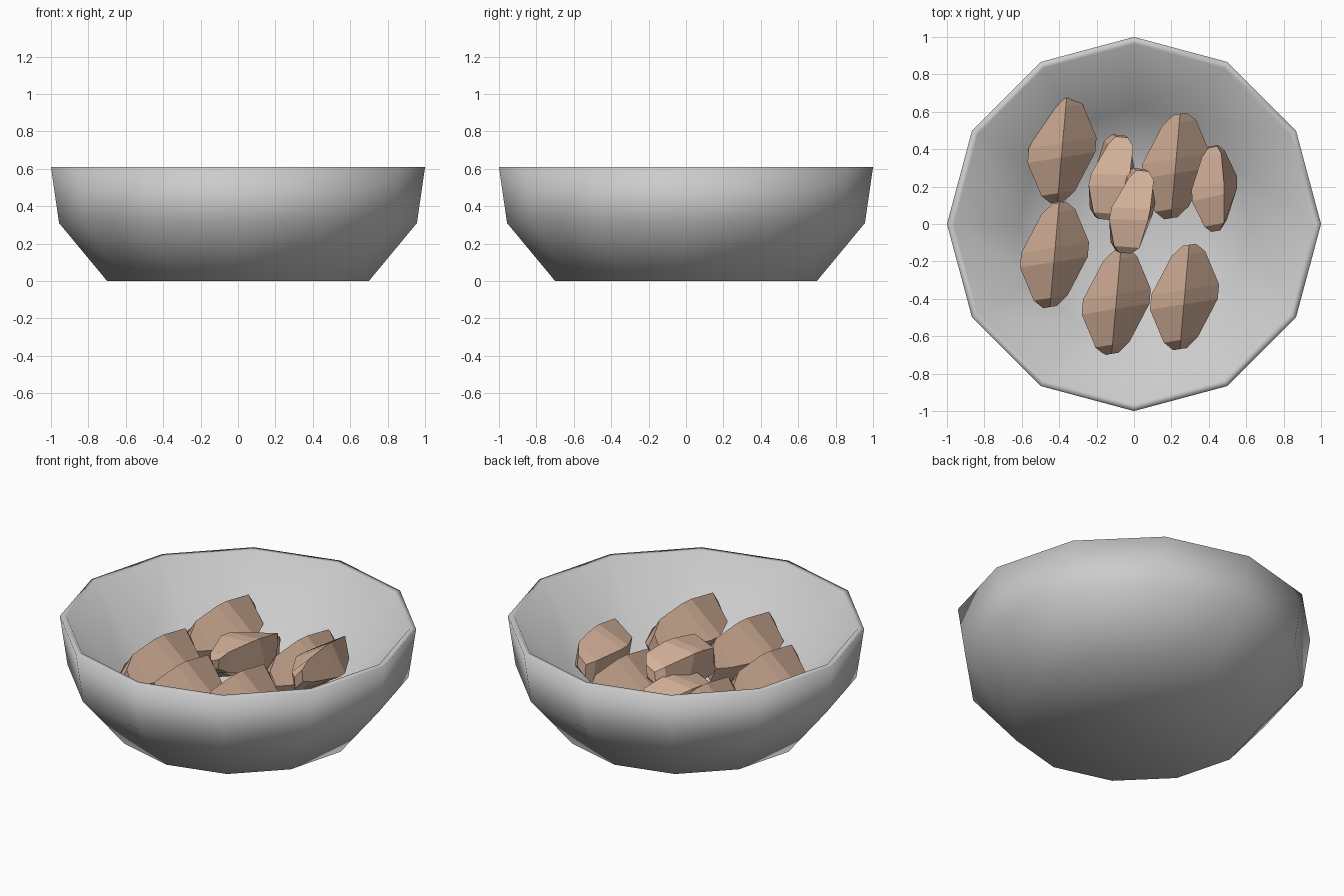
import bpy, math
from mathutils import Matrix, Vector

if "Cube" in bpy.data.objects:
    bpy.data.objects.remove(bpy.data.objects["Cube"])


def material(name, rgb):
    m = bpy.data.materials.new(name)
    m.diffuse_color = (*rgb, 1)
    m.use_nodes = True
    m.node_tree.nodes["Principled BSDF"].inputs["Base Color"].default_value = m.diffuse_color
    return m


def make_object(name, verts, faces, mat, smooth):
    me = bpy.data.meshes.new(name)
    me.from_pydata(verts, [], faces)
    me.materials.append(mat)
    for p in me.polygons:
        p.use_smooth = smooth
    ob = bpy.data.objects.new(name, me)
    bpy.context.collection.objects.link(ob)
    return ob


def bridge(rings, n):
    # quads between successive rings of n vertices, capped at both ends
    faces = [tuple(reversed(range(n))), tuple(range((rings - 1) * n, rings * n))]
    for r in range(rings - 1):
        for i in range(n):
            j = (i + 1) % n
            faces.append((r * n + i, r * n + j, (r + 1) * n + j, (r + 1) * n + i))
    return faces


grey = material("bowl grey", (0.60, 0.60, 0.60))
tan = material("nut tan", (0.66, 0.44, 0.32))

# Twelve-sided bowl: outer wall up, over the rim, inner wall down
profile = [(0.70, 0), (0.957, 0.31), (1.0, 0.61), (0.963, 0.61), (0.62, 0.15), (0.25, 0.04)]
N = 12
verts = [(r * math.cos(2 * math.pi * i / N), r * math.sin(2 * math.pi * i / N), z)
         for r, z in profile for i in range(N)]
make_object("bowl", verts, bridge(len(profile), N), grey, True)

# Faceted nut: four-sided section with a ridge on top, blunt at both ends
section = [(0, 1), (1, 0), (0, -1), (-1, 0)]
# along the length: y, half width, half height
stations = [(-0.285, 0.2, 0.45), (-0.235, 0.5, 0.85), (-0.04, 1, 1),
            (0.04, 1, 1), (0.235, 0.5, 0.85), (0.285, 0.2, 0.45)]


def nut(name, loc, size, turn=-5, roll=0):
    sx, sy, sz = size
    rot = (Matrix.Rotation(math.radians(turn), 4, 'Z')
           @ Matrix.Rotation(math.radians(roll), 4, 'Y'))
    vs = []
    for y, w, h in stations:
        for x, z in section:
            px = x * w * sx
            # the rings lean slightly across the long axis
            p = Vector((px, y / 0.285 * sy + 0.25 * px, z * h * sz))
            vs.append(rot @ p + Vector(loc))
    make_object(name, vs, bridge(len(stations), 4), tan, False)


big = (0.178, 0.28, 0.19)
small = (0.145, 0.225, 0.145)
for i, p in enumerate([(-0.385, 0.395, 0.285), (-0.425, -0.165, 0.28), (-0.095, -0.415, 0.30),
                       (0.27, -0.39, 0.33), (0.222, 0.31, 0.265)]):
    nut(f"large_nut_{i + 1}", p, big)
nut("small_nut_1", (0.43, 0.19, 0.39), (0.13, 0.225, 0.15), 2, 20)
nut("small_nut_2", (-0.12, 0.25, 0.27), small, -12, 40)
nut("small_nut_3", (-0.01, 0.07, 0.39), small, -12, 40)
